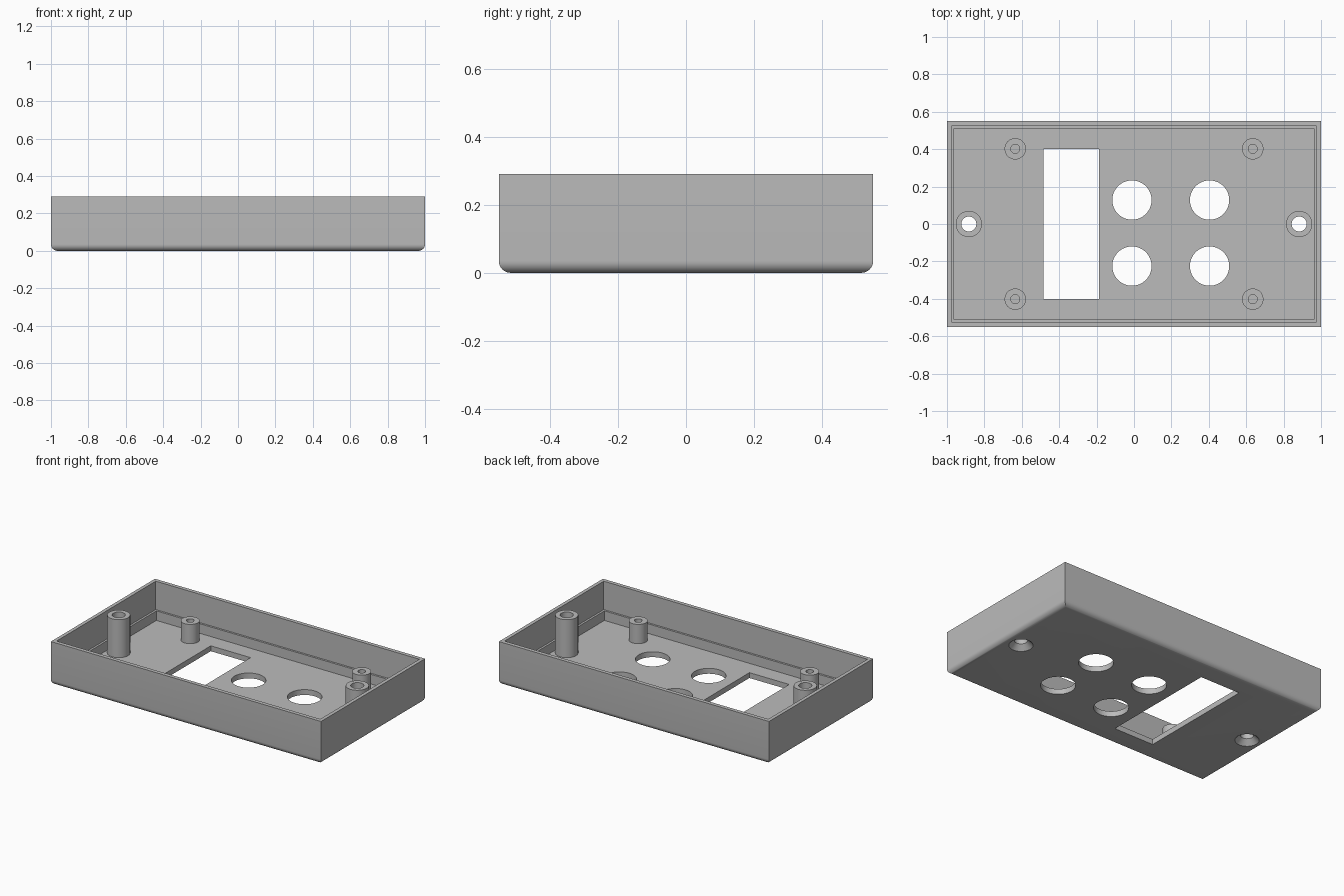
import bpy, bmesh, math
from mathutils import Matrix, Vector

if "Cube" in bpy.data.objects:
    bpy.data.objects.remove(bpy.data.objects["Cube"])

FLOOR, TOP = 0.036, 0.29

grey = bpy.data.materials.new("light_grey_plastic")
grey.diffuse_color = (0.5, 0.5, 0.5, 1)
grey.use_nodes = True
grey.node_tree.nodes["Principled BSDF"].inputs["Base Color"].default_value = grey.diffuse_color


def finish(name, bm):
    bmesh.ops.recalc_face_normals(bm, faces=bm.faces[:])
    mesh = bpy.data.meshes.new(name)
    bm.to_mesh(mesh)
    bm.free()
    mesh.materials.append(grey)
    obj = bpy.data.objects.new(name, mesh)
    bpy.context.collection.objects.link(obj)
    return obj


def box_bm(x0, x1, y0, y1, z0, z1):
    bm = bmesh.new()
    size = Matrix.Diagonal((x1 - x0, y1 - y0, z1 - z0, 1))
    mid = Matrix.Translation(((x0 + x1) / 2, (y0 + y1) / 2, (z0 + z1) / 2))
    bmesh.ops.create_cube(bm, size=1, matrix=mid @ size)
    return bm


def lathe(name, x, y, profile, sides=48):
    """Spin a (radius, z) profile about a vertical axis; the ends stay open
    unless the profile starts and finishes on the axis."""
    bm = bmesh.new()
    verts = [bm.verts.new((x + r, y, z)) for r, z in profile]
    edges = [bm.edges.new(p) for p in zip(verts, verts[1:])]
    bmesh.ops.spin(bm, geom=verts + edges, cent=(x, y, 0), axis=(0, 0, 1),
                   angle=math.tau, steps=sides)
    bmesh.ops.remove_doubles(bm, verts=bm.verts[:], dist=1e-5)
    return finish(name, bm)


def smooth(obj):
    bpy.ops.object.select_all(action='DESELECT')
    obj.select_set(True)
    bpy.context.view_layer.objects.active = obj
    bpy.ops.object.shade_smooth_by_angle(angle=math.radians(30))


def cut(obj, cutter):
    mod = obj.modifiers.new("cut", 'BOOLEAN')
    mod.operation, mod.solver, mod.object = 'DIFFERENCE', 'EXACT', cutter
    bpy.context.view_layer.objects.active = obj
    bpy.ops.object.modifier_apply(modifier=mod.name)
    bpy.data.objects.remove(cutter)


# Outer shell with rounded bottom edges and sharp upright corners
bm = box_bm(-1, 1, -0.55, 0.55, 0, TOP)
bottom = [e for e in bm.edges if all(v.co.z < 0.01 for v in e.verts)]
bmesh.ops.bevel(bm, geom=bottom, offset=0.035, segments=8, profile=0.5,
                affect='EDGES')
shell = finish("enclosure_shell", bm)

# Cavity, with a narrow ledge low on the walls
cut(shell, finish("cavity_cutter", box_bm(-0.962, 0.962, -0.511, 0.511, FLOOR, 0.4)))
cut(shell, finish("ledge_cutter", box_bm(-0.976, 0.976, -0.524, 0.524, 0.1, 0.41)))

# Rectangular window and four round openings
cut(shell, finish("window_cutter", box_bm(-0.483, -0.188, -0.402, 0.402, -0.1, 0.2)))
for x in (-0.011, 0.404):
    for y in (0.128, -0.225):
        cut(shell, lathe("round_cutter", x, y,
                         [(0, -0.1), (0.105, -0.1), (0.105, 0.2), (0, 0.2)], 64))

# Tall screw posts with countersunk through holes
for side, x in (("left", -0.883), ("right", 0.883)):
    cut(shell, lathe("countersink_cutter", x, 0,
                     [(0, -0.1), (0.073, -0.1), (0.073, 0), (0.04, 0.033),
                      (0.04, 0.1), (0, 0.1)]))
    smooth(lathe("tall_post_" + side, x, 0,
                 [(0.07, FLOOR), (0.07, TOP), (0.04, TOP), (0.04, FLOOR)]))

# Short mounting posts with blind holes
for x in (-0.635, 0.635):
    for y in (-0.402, 0.402):
        smooth(lathe("short_post", x, y,
                     [(0.057, FLOOR), (0.057, 0.165), (0.024, 0.165), (0.024, FLOOR)]))

smooth(shell)
